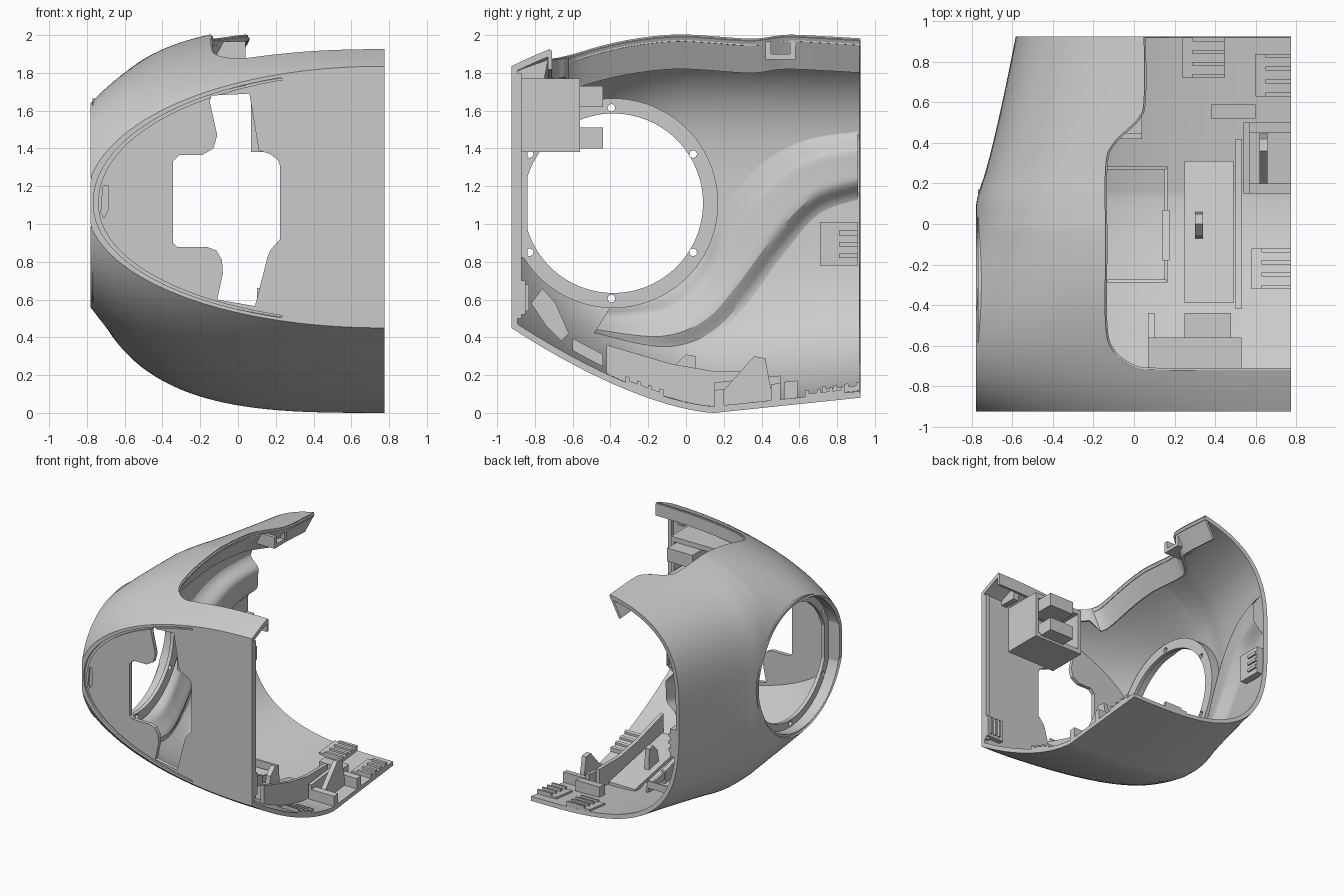
import bpy, bmesh, math
from mathutils import Vector

if "Cube" in bpy.data.objects:
    bpy.data.objects.remove(bpy.data.objects["Cube"])

XR, ZC, X_CUT = 0.775, 1.11, -0.78          # open side, section centre, flat cut of the left side
HOLE_Y, HOLE_R = -0.385, 0.54

# ---------- shape of the body: a superellipse section that changes along y ----------
def raw_left(y, n, h):
    if y > 0.14:
        return -0.775 + 0.19 * ((y - 0.14) / 0.78) ** 0.8
    c = math.sqrt(max(0, HOLE_R ** 2 - (y + 0.4) ** 2)) / h
    return XR - 1.555 / (1 - c ** n) ** (1 / n)

def section(y):
    s = min((y + 0.925) / 0.9, 1)
    top = 1.835 + 0.225 * (1 - (1 - s) ** 2) - 0.04 * max(0, y)
    bot = 0.45 * ((0.15 - y) / 1.075) ** 1.55 if y < 0.15 else 0.08 * (y - 0.15) / 0.77
    n = 2.05 + 1.15 * s
    w = 0.06 * min(1, max(0, (y + 0.1) / 0.15))
    left = sum(raw_left(y + w * k / 4, n, (top - bot) / 2) for k in range(-4, 5)) / 9
    return XR - left, top - ZC, ZC - bot, n

def section_point(y, t):
    a, up, down, n = section(y)
    c, s = max(0, math.cos(t)), math.sin(t)
    return Vector((XR - a * c ** (2 / n), y, ZC + (up if s > 0 else -down) * abs(s) ** (2 / n)))

def surf_z(x, y, top=False):
    a, up, down, n = section(y)
    h = (1 - min(1, (XR - x) / a) ** n) ** (1 / n)
    return ZC + up * h if top else ZC - down * h

def wall_x(y, z):
    a, up, down, n = section(y)
    h = min(0.999, abs(z - ZC) / (up if z > ZC else down))
    return XR - a * (1 - h ** n) ** (1 / n)

# ---------- helpers ----------
def finish(name, bm, fix=True):
    if fix:
        bmesh.ops.recalc_face_normals(bm, faces=bm.faces)
    me = bpy.data.meshes.new(name)
    bm.to_mesh(me)
    bm.free()
    ob = bpy.data.objects.new(name, me)
    bpy.context.collection.objects.link(ob)
    return ob

def grid(name, rows, closed=False):
    bm = bmesh.new()
    vs = [[bm.verts.new(p) for p in r] for r in rows]
    for i in range(len(vs) - (0 if closed else 1)):
        a, b = vs[i], vs[(i + 1) % len(vs)]
        for j in range(len(a) - 1):
            bm.faces.new((a[j], a[j + 1], b[j + 1], b[j]))
    bmesh.ops.remove_doubles(bm, verts=bm.verts, dist=1e-5)
    return finish(name, bm, closed)

def prism(name, pts, axis, lo, hi):
    put = {'x': lambda p, d: (d, p[0], p[1]), 'y': lambda p, d: (p[0], d, p[1]),
           'z': lambda p, d: (p[0], p[1], d)}[axis]
    bm = bmesh.new()
    a = [bm.verts.new(put(p, lo)) for p in pts]
    b = [bm.verts.new(put(p, hi)) for p in pts]
    bm.faces.new(a)
    bm.faces.new(b[::-1])
    for i in range(len(a)):
        j = (i + 1) % len(a)
        bm.faces.new((a[i], b[i], b[j], a[j]))
    return finish(name, bm)

def box(name, x0, x1, y0, y1, z0, z1):
    return prism(name, [(x0, y0), (x1, y0), (x1, y1), (x0, y1)], 'z', z0, z1)

def disc(r, cy=HOLE_Y, cz=ZC, n=96):
    return [(cy + r * math.cos(2 * math.pi * k / n), cz + r * math.sin(2 * math.pi * k / n)) for k in range(n)]

def ring(name, r0, r1, x0, x1):
    prof = [(x0, r0), (x1, r0), (x1, r1), (x0, r1), (x0, r0)]
    return grid(name, [[(x, HOLE_Y + r * math.cos(k * math.pi / 48), ZC + r * math.sin(k * math.pi / 48))
                        for x, r in prof] for k in range(96)], True)

def apply(ob, mod):
    bpy.context.view_layer.objects.active = ob
    bpy.ops.object.modifier_apply(modifier=mod.name)

def solid(ob, t, offset=-1):
    m = ob.modifiers.new("thick", 'SOLIDIFY')
    m.thickness, m.offset = t, offset
    apply(ob, m)

def cut(ob, cutter):
    m = ob.modifiers.new("cut", 'BOOLEAN')
    m.operation, m.solver, m.object = 'DIFFERENCE', 'EXACT', cutter
    cutter.hide_render = True
    apply(ob, m)
    bpy.data.objects.remove(cutter)

def spline(pts, steps):
    out, P = [], [Vector(p) for p in pts]
    for i in range(len(P) - 1):
        a, b, c, d = P[max(i - 1, 0)], P[i], P[i + 1], P[min(i + 2, len(P) - 1)]
        for k in range(steps):
            t = k / steps
            out.append(0.5 * (2 * b + (c - a) * t + (2 * a - 5 * b + 4 * c - d) * t * t
                              + (3 * b - a - 3 * c + d) * t ** 3))
    return out + [P[-1]]

# ---------- outer shell ----------
ang = [-math.pi / 2 + math.pi * j / 80 for j in range(81)]
shell = grid("outer_shell", [[section_point(-0.925 + 1.85 * i / 74, t) for t in ang] for i in range(75)])
bm = bmesh.new()
bm.from_mesh(shell.data)
bmesh.ops.bisect_plane(bm, geom=bm.verts[:] + bm.edges[:] + bm.faces[:], plane_co=(X_CUT, 0, 0),
                       plane_no=(-1, 0, 0), clear_outer=True)
bm.to_mesh(shell.data)
bm.free()
solid(shell, 0.035)
opening = spline([(0.05, 0.93), (0.05, 0.62), (0.02, 0.52), (-0.1, 0.4), (-0.14, 0.28), (-0.14, -0.1),
                  (-0.14, -0.5), (-0.1, -0.63), (0, -0.705), (0.12, -0.72), (0.45, -0.72), (0.775, -0.72)], 6)
cut(shell, prism("top_cutter", [tuple(p) for p in opening] + [(0.9, -0.72), (0.9, 1.1), (0.05, 1.1)], 'z', 1.2, 2.3))
cut(shell, prism("side_cutter", disc(0.533), 'x', -1, -0.5))

# lip hanging from the edge of the top opening
lip = []
for x, y in opening:
    y = min(y, 0.92)
    z = surf_z(x, y, True) - 0.008
    front = x > -0.1 and y < -0.6
    lip.append([(x, y, z), (x - (0 if front else 0.09), y, z - (0.1 if front else 0.17))])
solid(grid("opening_lip", lip), 0.02, 0)

# ---------- flat front panel with its window and groove ----------
edge = [section_point(-0.925, t) for t in ang]
panel = prism("front_panel", [(max(p.x, X_CUT), p.z) for p in edge], 'y', -0.925, -0.893)
window = [(-0.15, 1.65), (-0.14, 1.68), (0.06, 1.69), (0.11, 1.39), (0.17, 1.37), (0.21, 1.34), (0.222, 1.31),
          (0.222, 0.92), (0.17, 0.86), (0.155, 0.82), (0.09, 0.565), (-0.11, 0.6), (-0.08, 0.74), (-0.085, 0.81),
          (-0.115, 0.86), (-0.16, 0.877), (-0.32, 0.877), (-0.345, 0.9), (-0.345, 1.33), (-0.31, 1.365),
          (-0.19, 1.365), (-0.13, 1.4), (-0.11, 1.47)]
cut(panel, prism("window_cutter", window, 'y', -1, -0.8))
arc = [(p.x - XR, p.z - ZC) for p in edge if p.x < 0.25]
groove = [(XR + x * 0.976, ZC + z * 0.976) for x, z in arc] + [(XR + x * 0.96, ZC + z * 0.96) for x, z in arc[::-1]]
cut(panel, prism("groove_cutter", groove, 'y', -0.95, -0.91))
cut(panel, prism("notch_cutter", [(-0.715, 1.2), (-0.685, 1.2), (-0.685, 1.08), (-0.71, 1.03), (-0.725, 1.06)],
                 'y', -0.95, -0.912))

# ---------- round side opening ----------
for name, r0, x0, x1 in (("opening_tube", 0.532, -0.77, -0.655), ("opening_flange", 0.475, -0.68, -0.65)):
    ob = ring(name, r0, 0.555, x0, x1)
    cut(ob, box("trim_cutter", -1, 0, -1.2, -0.9, 0, 2))
    if name == "opening_flange":
        for d in (90, 270, 31, -31, 149, 211):
            a = math.radians(d)
            cut(ob, prism("screw_cutter", disc(0.02, HOLE_Y - 0.01 + 0.505 * math.cos(a),
                                               ZC + 0.505 * math.sin(a), 16), 'x', -0.8, -0.5))
box("flange_stay", -0.68, -0.65, -0.9, -0.84, 0.82, 1.4)

# ---------- S-shaped duct on the inner wall ----------
low = spline([(-0.5, 0.4), (-0.15, 0.33), (0.1, 0.38), (0.3, 0.55), (0.5, 0.82), (0.7, 1.05), (0.91, 1.13)], 8)
high = spline([(-0.4, 0.565), (-0.1, 0.63), (0.08, 0.81), (0.18, 1.05), (0.38, 1.3), (0.62, 1.44), (0.91, 1.49)], 8)
rows = []
for p, q in zip(low, high):
    row = []
    for k in range(17):
        v = k / 16
        y, z = p.lerp(q, v)
        f = min(1, v / 0.3, (1 - v) / 0.3)
        row.append((max(X_CUT, wall_x(y, z)) + 0.04 + 0.09 * f * f * (3 - 2 * f), y, z))
    rows.append(row)
grid("inner_duct", rows)

# ---------- bracket behind the front panel ----------
box("bracket_back", 0.07, 0.53, -0.9, -0.83, 1.38, 1.77)
box("bracket_top", 0.07, 0.53, -0.9, -0.56, 1.73, 1.77)
box("bracket_bottom", 0.07, 0.53, -0.9, -0.56, 1.38, 1.42)
for x in (0.07, 0.5):
    box("bracket_side", x, x + 0.03, -0.9, -0.56, 1.38, 1.77)
for z in (1.40, 1.62):
    box("bracket_connector", 0.25, 0.48, -0.66, -0.44, z, z + 0.11)
prism("strip_gusset", [(-0.9, 1.77), (-0.75, 1.77), (-0.73, 1.87), (-0.9, 1.81)], 'x', 0.55, 0.6)

# ---------- floor fittings ----------
def on_floor(name, x0, x1, y0, y1, h):
    zs = [surf_z(x, y) for x in (x0, x1) for y in (y0, y1)]
    prism(name, [(y0, max(zs[0], zs[2]) + 0.02), (y1, max(zs[1], zs[3]) + 0.02),
                 (y1, max(zs[1], zs[3]) + h), (y0, max(zs[0], zs[2]) + h)], 'x', x0, x1)

for r in ((-0.13, 0.16, 0.27, 0.285), (-0.13, 0.16, -0.29, -0.275), (0.15, 0.165, -0.29, 0.285)):
    on_floor("floor_rib", *r, 0.08)
on_floor("floor_catch", 0.14, 0.175, -0.18, 0.07, 0.14)
on_floor("floor_strip", 0.25, 0.49, -0.39, 0.31, 0.05)
on_floor("floor_block", 0.54, XR, 0.15, 0.2, 0.12)
on_floor("floor_block", 0.54, XR, 0.45, 0.5, 0.12)
on_floor("floor_block_side", 0.54, 0.57, 0.15, 0.5, 0.16)
on_floor("floor_socket", 0.38, 0.6, 0.52, 0.59, 0.12)
on_floor("floor_hook", 0.07, 0.1, -0.6, -0.44, 0.1)
prism("floor_wall", [(-0.42, 0.36), (-0.08, 0.26), (0.15, 0.22), (0.42, 0.22), (0.42, 0.06), (0.1, 0.03),
                     (-0.3, 0.14), (-0.42, 0.2)], 'x', 0.5, 0.53)
prism("floor_wedge", [(0.2, 0.02), (0.2, 0.12), (0.36, 0.3), (0.42, 0.29), (0.45, 0.12), (0.45, 0.05)], 'x', 0.62, 0.66)
prism("floor_tab", [(-0.08, 0.1), (-0.06, 0.25), (0.0, 0.31), (0.05, 0.3), (0.06, 0.1)], 'x', 0.3, 0.34)

# slatted joining clips: floor edge, back edge, front panel
for x0, x1, y0, y1 in ((0.58, XR, -0.32, -0.12), (0.6, XR, 0.63, 0.84), (0.24, 0.45, 0.72, 0.92)):
    on_floor("clip_plate", x0, x1, y0, y1, 0.05)
    for k in range(4):
        y = y0 + (y1 - y0 - 0.02) * k / 3
        on_floor("clip_slat", x0 + 0.05, x1, y, y + 0.02, 0.07)
box("wall_clip", -0.55, -0.49, 0.71, 0.91, 0.78, 1.01)
for z in (0.82, 0.88, 0.94):
    box("wall_clip_slat", -0.49, -0.475, 0.81, 0.91, z, z + 0.025)
box("panel_clip", 0.62, XR, -0.9, -0.85, 0.52, 0.7)
for x in (0.66, 0.7, 0.74):
    box("panel_clip_slat", x, x + 0.015, -0.85, -0.83, 0.54, 0.68)
box("panel_edge_rib", 0.74, XR, -0.895, -0.87, 0.5, 1.8)

# clip under the rear of the roof, and the angled clip in the lower front corner
box("roof_clip_plate", -0.12, 0.04, 0.42, 0.58, 1.87, 1.9)
for y in (0.42, 0.55):
    box("roof_clip_side", -0.12, 0.04, y, y + 0.03, 1.87, 1.965)
prism("corner_clip", [(-0.82, 0.58), (-0.76, 0.66), (-0.69, 0.58), (-0.62, 0.42), (-0.66, 0.38), (-0.74, 0.46)],
      'x', 0.1, 0.22)

# ---------- shading ----------
for ob in bpy.context.scene.objects:
    ob.select_set(ob.type == 'MESH')
bpy.context.view_layer.objects.active = shell
bpy.ops.object.shade_smooth_by_angle(angle=math.radians(30))
